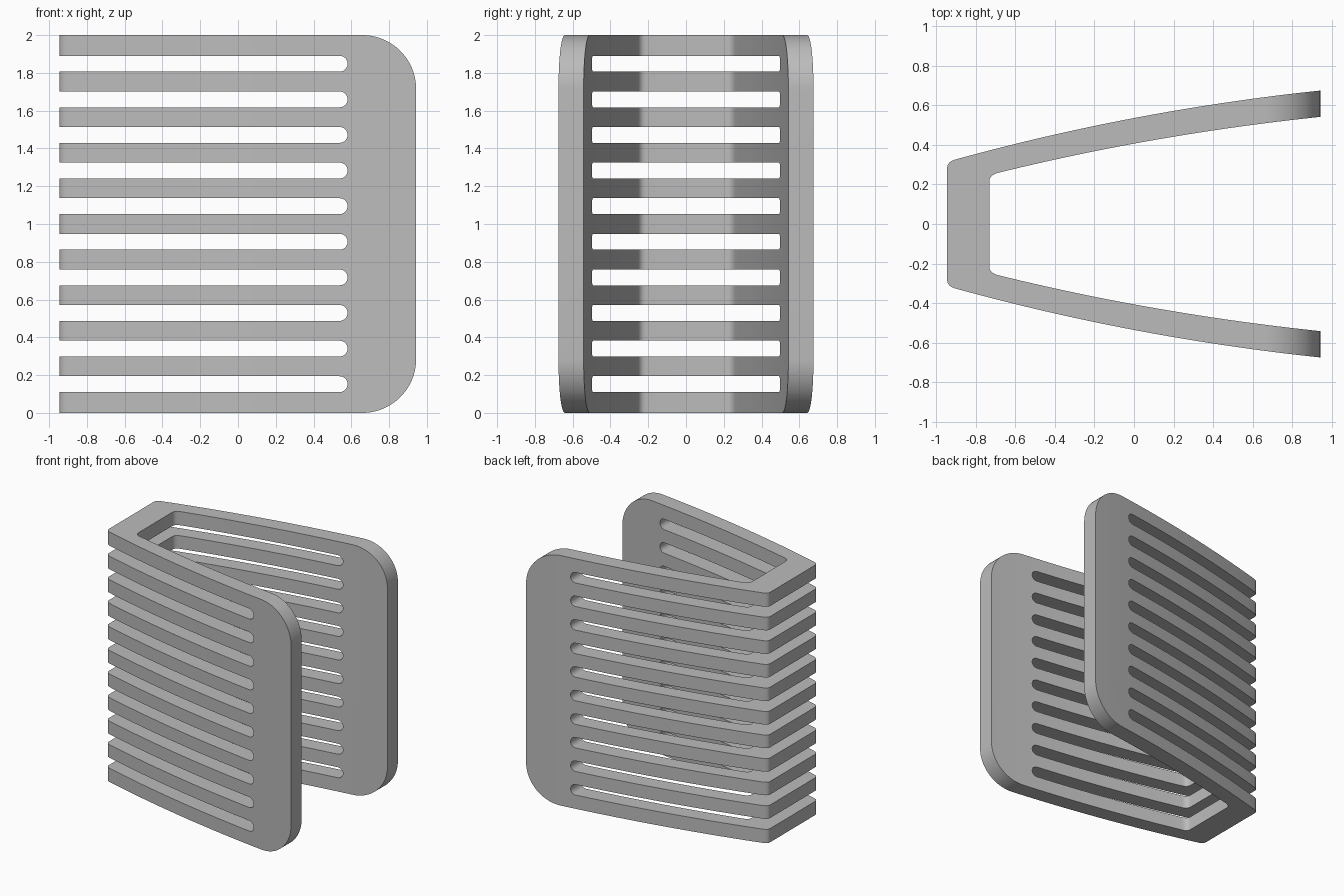
import bpy, bmesh, math

if "Cube" in bpy.data.objects:
    bpy.data.objects.remove(bpy.data.objects["Cube"])

grey = bpy.data.materials.new("plain grey")
grey.diffuse_color = (0.5, 0.5, 0.5, 1)
grey.use_nodes = True
grey.node_tree.nodes["Principled BSDF"].inputs["Base Color"].default_value = grey.diffuse_color


def prism(name, loops, axis, low, high):
    """Extrude closed 2D loops along y or z into one mesh object."""
    bm = bmesh.new()
    for loop in loops:
        place = (lambda p, h: (p[0], p[1], h)) if axis == "z" else (lambda p, h: (p[0], h, p[1]))
        a = [bm.verts.new(place(p, low)) for p in loop]
        b = [bm.verts.new(place(p, high)) for p in loop]
        bm.faces.new(a)
        bm.faces.new(b[::-1])
        for i in range(len(a)):
            j = (i + 1) % len(a)
            bm.faces.new((a[i], b[i], b[j], a[j]))
    bmesh.ops.recalc_face_normals(bm, faces=bm.faces)
    mesh = bpy.data.meshes.new(name)
    bm.to_mesh(mesh)
    bm.free()
    mesh.materials.append(grey)
    ob = bpy.data.objects.new(name, mesh)
    bpy.context.collection.objects.link(ob)
    return ob


def arc(cx, cy, r, a0, a1, n):
    return [(cx + r * math.cos(math.radians(a0 + (a1 - a0) * i / n)),
             cy + r * math.sin(math.radians(a0 + (a1 - a0) * i / n))) for i in range(n + 1)]


def quad(p, c, q, n):
    """Points of a quadratic curve from p to q with control point c."""
    return [tuple((1 - t) ** 2 * p[k] + 2 * t * (1 - t) * c[k] + t * t * q[k] for k in (0, 1))
            for t in (i / n for i in range(n + 1))]


# Wall plan: half of the outer and inner outlines, mirrored across y = 0
outer = quad((-0.945, 0.285), (-0.945, 0.314), (-0.904, 0.326), 6)
outer += quad((-0.904, 0.326), (0.0, 0.575), (0.943, 0.675), 24)[1:]
inner = quad((-0.732, 0.212), (-0.732, 0.248), (-0.687, 0.259), 6)
inner += quad((-0.687, 0.259), (0.11, 0.455), (0.943, 0.542), 24)[1:]
half = outer[::-1]
plan = half + [(x, -y) for x, y in outer] + [(x, -y) for x, y in inner[::-1]] + inner
holder = prism("slotted_holder", [plan], "z", 0, 2)

# Side outline with two large rounded corners
R = 0.285
side = [(-1.2, 2), (-1.2, 0)] + arc(0.943 - R, R, R, -90, 0, 20) + arc(0.943 - R, 2 - R, R, 0, 90, 20)
outline = prism("side_outline_cutter", [side], "y", -1, 1)

# Ten slots open at the closed end of the holder, round at the other
r = 0.042
slots = []
for i in range(10):
    z = 0.152 + i * 0.1885
    slots.append([(-1.3, z + r), (-1.3, z - r)] + arc(0.58 - r, z, r, -90, 90, 14))
slot_cutter = prism("slot_cutter", slots, "y", -1.1, 1.1)

for cutter, op in ((outline, "INTERSECT"), (slot_cutter, "DIFFERENCE")):
    mod = holder.modifiers.new(op.title(), "BOOLEAN")
    mod.operation, mod.solver, mod.object = op, "EXACT", cutter
    bpy.context.view_layer.objects.active = holder
    holder.select_set(True)
    bpy.ops.object.modifier_apply(modifier=mod.name)
    bpy.data.objects.remove(cutter)

bpy.ops.object.shade_smooth_by_angle(angle=math.radians(30))
